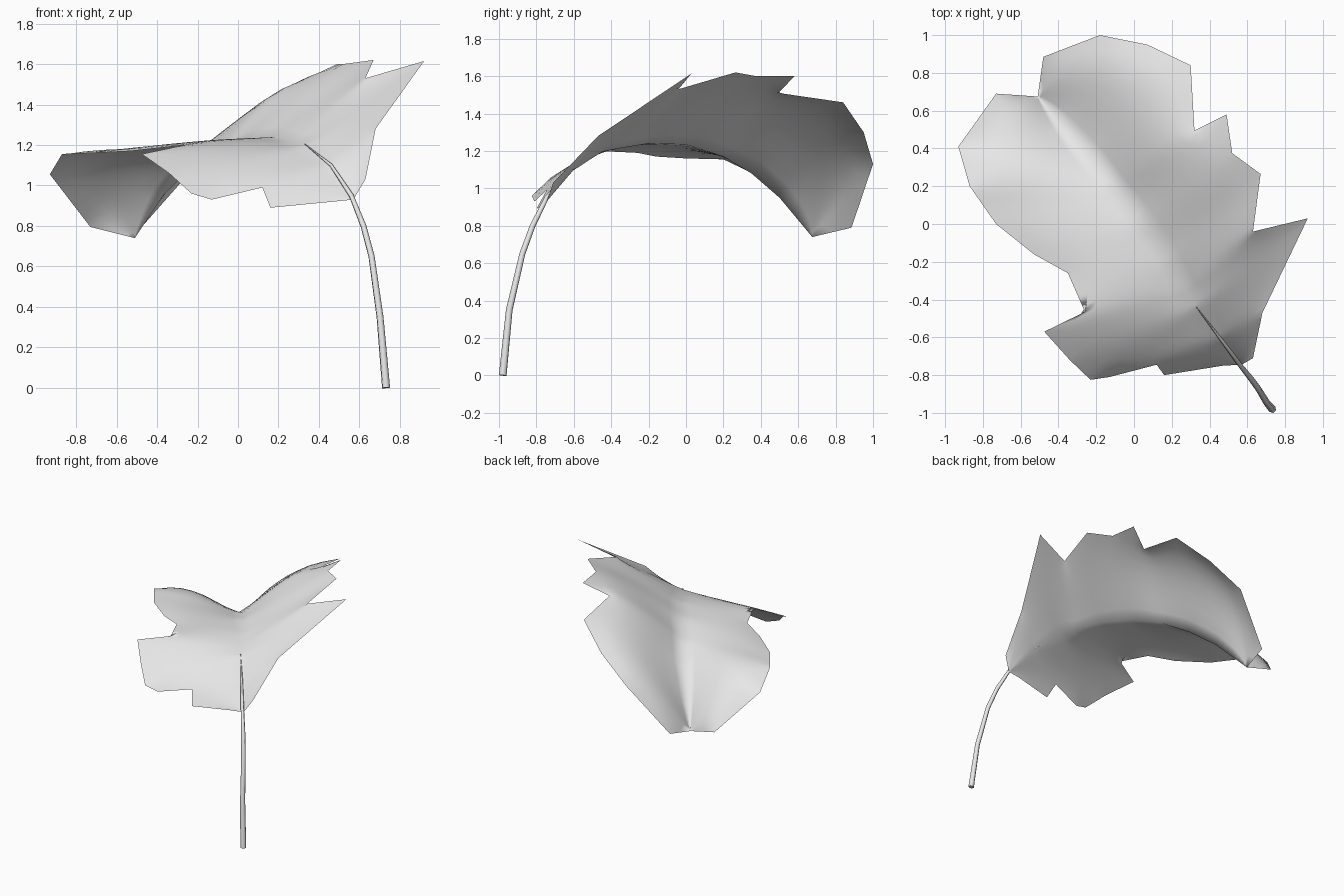
import bpy
import bmesh
from mathutils import Vector

cube = bpy.data.objects.get("Cube")
if cube:
    bpy.data.objects.remove(cube, do_unlink=True)


def make_material(name, colour):
    mat = bpy.data.materials.new(name)
    mat.use_nodes = True
    mat.diffuse_color = colour
    mat.node_tree.nodes["Principled BSDF"].inputs["Base Color"].default_value = colour
    return mat


pale_grey = make_material("pale grey", (0.8, 0.8, 0.8, 1))

# Central vein, from the stalk end to the drooping tip
MIDRIB = [Vector(p) for p in (
    (.57, -.745, .93), (.46, -.6, 1.1), (.33, -.44, 1.2), (.19, -.2, 1.24),
    (.05, 0, 1.235), (-.1, .2, 1.17), (-.24, .35, 1.08), (-.37, .5, .95),
    (-.51, .675, .74))]

# Jagged margins: x, y, z and the y at which a side vein leaves the midrib
RIGHT_EDGE = [
    (.63, -.71, 1.03, -.72), (.68, -.47, 1.28, -.6), (.92, .03, 1.615, -.42),
    (.63, -.04, 1.53, -.35), (.67, .265, 1.62, -.1), (.52, .375, 1.6, 0),
    (.49, .58, 1.6, .1), (.32, .495, 1.51, .17), (.3, .84, 1.46, .35),
    (.07, .95, 1.3, .47), (-.18, 1, 1.13, .57), (-.48, .885, .79, .65)]
LEFT_EDGE = [
    (.47, -.75, .92, -.7), (.16, -.8, .89, -.62), (.12, -.745, .99, -.58),
    (-.13, -.81, .93, -.52), (-.23, -.825, .96, -.48), (-.34, -.72, 1.06, -.42),
    (-.475, -.57, 1.155, -.36), (-.26, -.465, 1.2, -.3), (-.35, -.26, 1.19, -.18),
    (-.53, -.16, 1.17, -.05), (-.73, 0, 1.16, .1), (-.87, .2, 1.155, .25),
    (-.93, .41, 1.055, .42), (-.73, .69, .795, .6)]

# Every polyline carries its vein position as the fourth component
RIB = [Vector((*p, p.y)) for p in MIDRIB]


def with_ends(edge):
    return [RIB[0]] + [Vector(p) for p in edge] + [RIB[-1]]


def sample(line, t):
    """Point of a polyline at vein position t."""
    for a, b in zip(line, line[1:]):
        if t <= b.w:
            return a.lerp(b, max(0, (t - a.w) / (b.w - a.w))).to_3d()
    return line[-1].to_3d()


def bulge_right(t):
    return max(0, min(.09, .03 + .2 * t))


def bulge_left(t):
    return max(.015, min(.08, .4 * t - .06))


STEPS = 8
right, left = with_ends(RIGHT_EDGE), with_ends(LEFT_EDGE)
knots = sorted({round(p.w, 3) for p in RIB + right + left})
stations = []
for a, b in zip(knots, knots[1:]):
    stations += [a, (a + b) / 2]
stations.append(knots[-1])


def side_vein(t, edge, bulge):
    """Points from the midrib out to the margin, flat-bottomed at the fold."""
    root, rim = sample(RIB, t), sample(edge, t)
    height = bulge(t) * min(1, (rim - root).length / .4)
    points = []
    for i in range(STEPS + 1):
        f = i / STEPS
        p = root.lerp(rim, f)
        p.z += height * 5 * f ** 1.5 * (1 - f)
        points.append(p)
    return points


# One row across the whole blade per station, sharing the midrib vertex
rows = []
for t in stations:
    left_points = side_vein(t, left, bulge_left)
    right_points = side_vein(t, right, bulge_right)
    rows.append(left_points[:0:-1] + right_points)

# Relax the inner blade so the teeth do not ripple into it
for _ in range(8):
    old = [[p.copy() for p in row] for row in rows]
    for r in range(1, len(rows) - 1):
        for i in range(1, 2 * STEPS):
            out = abs(i - STEPS) / STEPS
            mean = (old[r - 1][i] + old[r + 1][i]) / 2
            rows[r][i] = old[r][i].lerp(mean, 2 * out * (1 - out))

# Leaf blade
bm = bmesh.new()
verts = [[bm.verts.new(p) for p in row] for row in rows]
for low, high in zip(verts, verts[1:]):
    for i in range(2 * STEPS):
        bm.faces.new((low[i], low[i + 1], high[i + 1], high[i]))
bmesh.ops.remove_doubles(bm, verts=bm.verts, dist=.0005)
for face in bm.faces:
    face.smooth = True
mesh = bpy.data.meshes.new("leaf_blade")
bm.to_mesh(mesh)
bm.free()
mesh.materials.append(pale_grey)
blade = bpy.data.objects.new("leaf_blade", mesh)
bpy.context.collection.objects.link(blade)

# Curved stalk, tapering into the midrib: x, y, z, radius
STALK = [
    (.732, -.98, 0, .021), (.702, -.945, .35, .018), (.66, -.875, .65, .016),
    (.62, -.82, .8, .015), (.56, -.745, .95, .012), (.46, -.61, 1.1, .008),
    (.33, -.44, 1.205, .002)]
curve = bpy.data.curves.new("stalk", "CURVE")
curve.dimensions = "3D"
curve.bevel_depth = 1
curve.bevel_resolution = 1
curve.use_fill_caps = True
spline = curve.splines.new("POLY")
spline.points.add(len(STALK) - 1)
for point, (x, y, z, radius) in zip(spline.points, STALK):
    point.co = (x, y, z, 1)
    point.radius = radius
spline.use_smooth = True
curve.materials.append(pale_grey)
stalk = bpy.data.objects.new("stalk", curve)
bpy.context.collection.objects.link(stalk)
